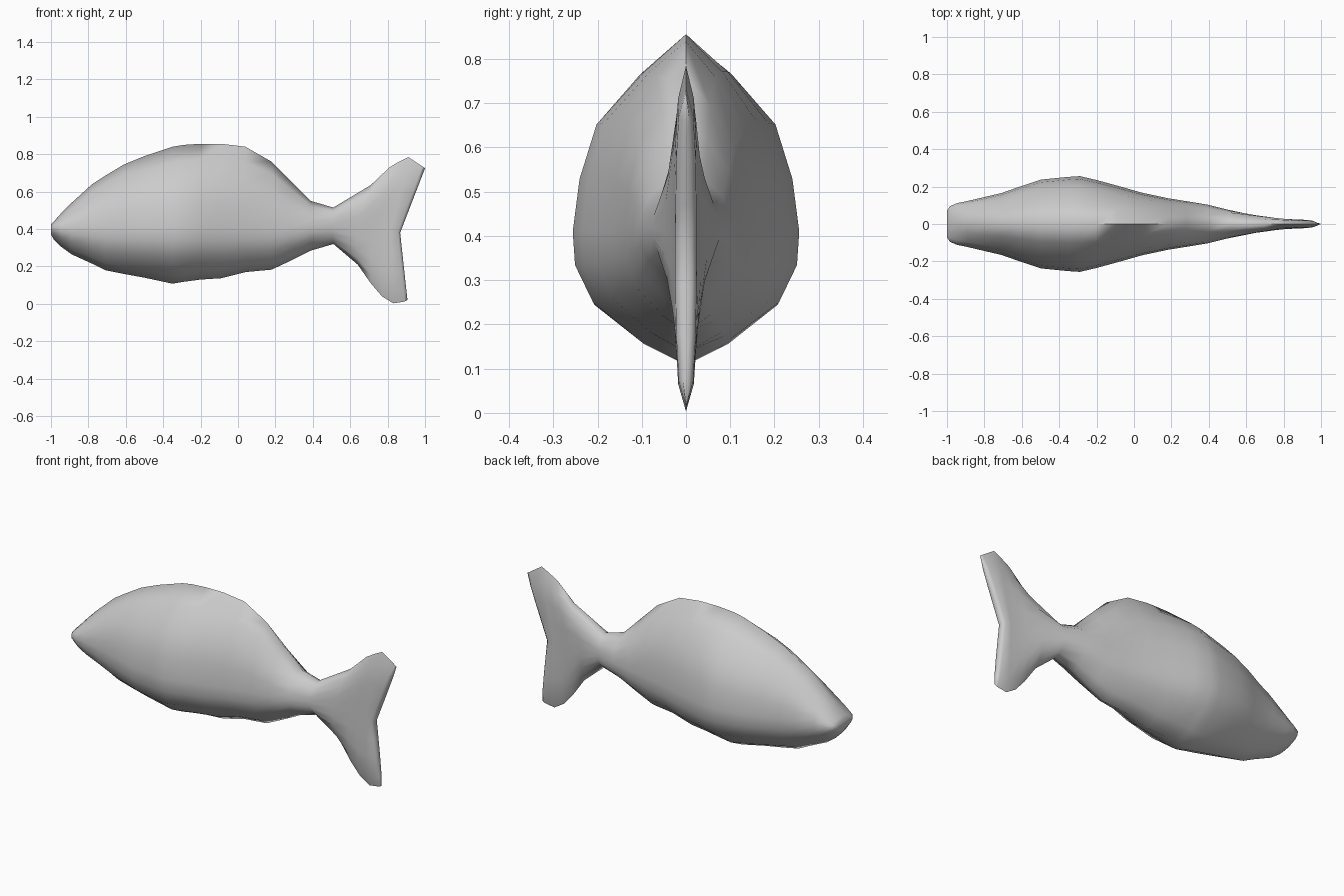
import bpy, bmesh, math

# Half cross-section: (fraction of half width, height: +1 top, -1 bottom)
HALF = [(0, 1), (0.40, 0.81), (0.79, 0.55), (0.94, 0.27), (1, 0),
        (0.98, -0.26), (0.82, -0.55), (0.38, -0.84), (0, -1)]

# Body stations: x, top z, middle z, bottom z, half width
BODY = [(-1.0, 0.425, 0.405, 0.37, 0.07), (-0.985, 0.44, 0.41, 0.345, 0.095),
        (-0.945, 0.485, 0.41, 0.305, 0.112), (-0.89, 0.54, 0.41, 0.265, 0.123),
        (-0.78, 0.64, 0.41, 0.215, 0.149), (-0.71, 0.685, 0.41, 0.18, 0.165),
        (-0.61, 0.745, 0.41, 0.16, 0.20), (-0.50, 0.79, 0.41, 0.14, 0.237),
        (-0.35, 0.84, 0.41, 0.108, 0.252), (-0.29, 0.85, 0.41, 0.118, 0.256),
        (-0.20, 0.856, 0.41, 0.13, 0.235), (-0.09, 0.856, 0.41, 0.137, 0.205),
        (0.04, 0.84, 0.41, 0.17, 0.168), (0.18, 0.76, 0.41, 0.183, 0.138),
        (0.28, 0.66, 0.41, 0.23, 0.122), (0.39, 0.55, 0.415, 0.285, 0.104)]

# Tail stations: top (x, z), middle (x, z), bottom (x, z), half width, fullness power
TAIL = [((0.51, 0.515), (0.50, 0.42), (0.51, 0.32), 0.077, 0.9),
        ((0.71, 0.635), (0.63, 0.41), (0.64, 0.21), 0.049, 0.7),
        ((0.81, 0.73), (0.72, 0.40), (0.71, 0.11), 0.035, 0.5),
        ((0.86, 0.76), (0.77, 0.395), (0.77, 0.04), 0.029, 0.45),
        ((0.91, 0.785), (0.82, 0.39), (0.83, 0.003), 0.026, 0.4),
        ((0.985, 0.735), (0.855, 0.385), (0.89, 0.012), 0.024, 0.4),
        ((1.0, 0.725), (0.867, 0.38), (0.906, 0.02), 0.012, 0.4)]


def ring(bm, top, mid, bottom, width, power):
    """One closed cross-section; the stations of the tail lean with the fin lobes."""
    outline = HALF + [(-w, h) for w, h in reversed(HALF[1:-1])]
    verts = []
    for w, h in outline:
        end, t = (top, h) if h >= 0 else (bottom, -h)
        x = mid[0] + (end[0] - mid[0]) * t
        z = mid[1] + (end[1] - mid[1]) * t
        y = math.copysign(abs(w) ** power, w) * width
        verts.append(bm.verts.new((x, y, z)))
    return verts


# Fish body and forked tail as one continuous skin
bm = bmesh.new()
stations = [((x, t), (x, m), (x, b), w, 1.0) for x, t, m, b, w in BODY] + TAIL
rings = [ring(bm, *s) for s in stations]
n = len(rings[0])
for a, b in zip(rings, rings[1:]):
    for i in range(n):
        j = (i + 1) % n
        bm.faces.new((a[i], a[j], b[j], b[i]))

# Close the snout and the trailing edge of the tail with strips across
for r in (rings[0], rings[-1]):
    for i in range(n // 2):
        quad = [r[i], r[i + 1], r[(n - i - 1) % n], r[(n - i) % n]]
        bm.faces.new(list(dict.fromkeys(quad)))
bmesh.ops.recalc_face_normals(bm, faces=bm.faces)

mesh = bpy.data.meshes.new("fish_body")
bm.to_mesh(mesh)
bm.free()
fish = bpy.data.objects.new("fish_body", mesh)
bpy.context.collection.objects.link(fish)
bpy.context.view_layer.objects.active = fish
fish.select_set(True)
bpy.ops.object.shade_smooth_by_angle(angle=math.radians(85))
